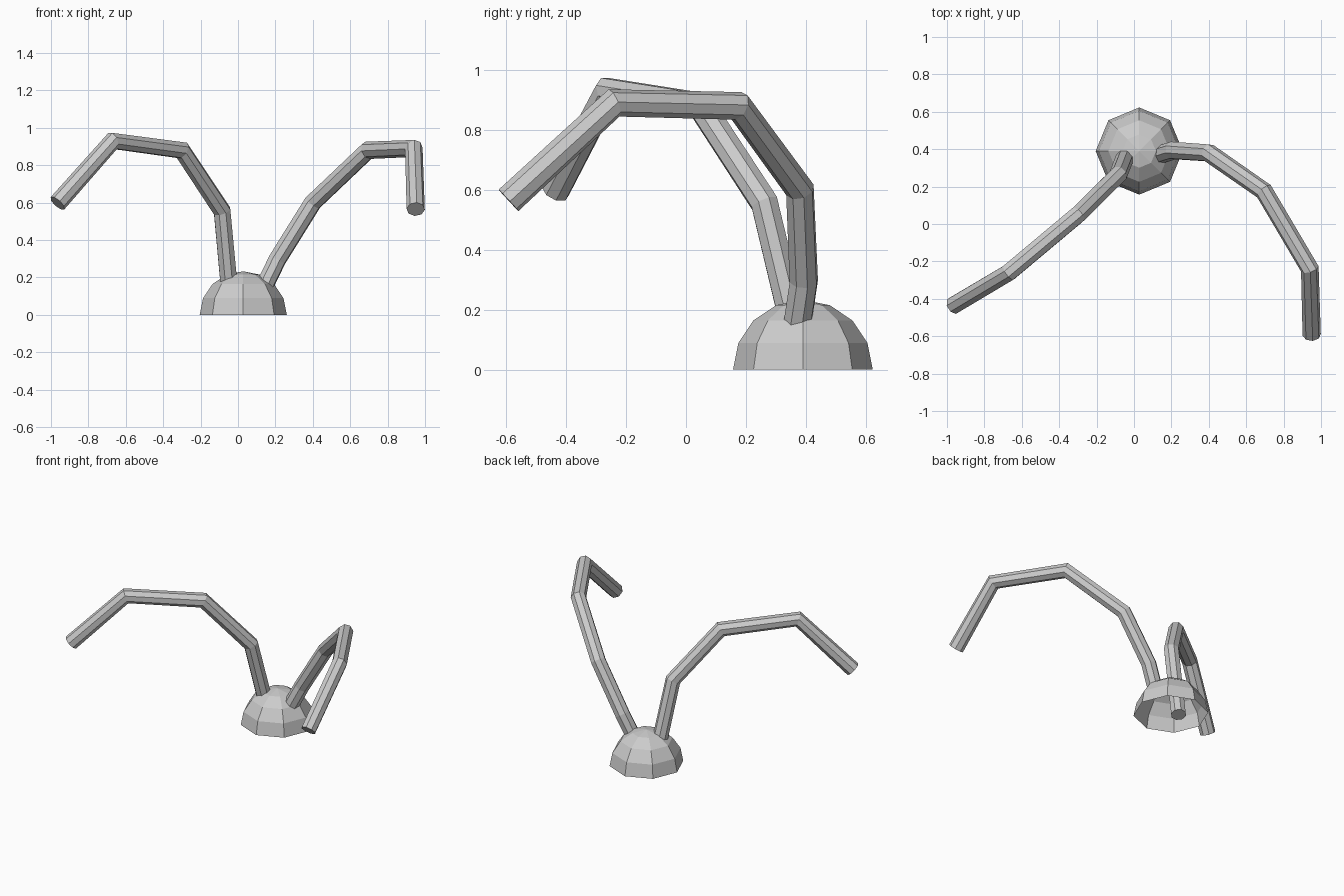
import bpy, bmesh

if "Cube" in bpy.data.objects:
    bpy.data.objects.remove(bpy.data.objects["Cube"])

# Open half-sphere base
bm = bmesh.new()
bmesh.ops.create_uvsphere(bm, u_segments=8, v_segments=8, radius=0.233)
bmesh.ops.delete(bm, geom=[v for v in bm.verts if v.co.z < -0.01], context='VERTS')
mesh = bpy.data.meshes.new("dome_base")
bm.to_mesh(mesh)
bm.free()
dome = bpy.data.objects.new("dome_base", mesh)
dome.location = (0.028, 0.39, 0)
bpy.context.collection.objects.link(dome)


def tube(name, points, radius=0.049):
    """Eight-sided capped tube along a polyline, turned into a flat-shaded mesh."""
    curve = bpy.data.curves.new(name + "_path", 'CURVE')
    curve.dimensions = '3D'
    curve.bevel_depth = radius
    curve.bevel_resolution = 2
    curve.use_fill_caps = True
    spline = curve.splines.new('POLY')
    spline.points.add(len(points) - 1)
    for p, co in zip(spline.points, points):
        p.co = (*co, 1)
    spline.use_smooth = False
    path = bpy.data.objects.new(name + "_path", curve)
    bpy.context.collection.objects.link(path)
    deps = bpy.context.evaluated_depsgraph_get()
    me = bpy.data.meshes.new_from_object(path.evaluated_get(deps))
    bpy.data.objects.remove(path)
    me.name = name
    for f in me.polygons:
        f.use_smooth = False
    obj = bpy.data.objects.new(name, me)
    bpy.context.collection.objects.link(obj)
    return obj


# Two drooping stalks growing out of the dome
tube("left_stalk", [(-0.035, 0.39, 0.02), (-0.085, 0.262, 0.555), (-0.30, 0.05, 0.88),
                    (-0.67, -0.26, 0.93), (-0.965, -0.435, 0.597)])
tube("right_stalk", [(0.135, 0.37, 0.14), (0.21, 0.393, 0.295), (0.40, 0.38, 0.60),
                     (0.695, 0.175, 0.88), (0.94, -0.24, 0.89), (0.95, -0.592, 0.565)])
